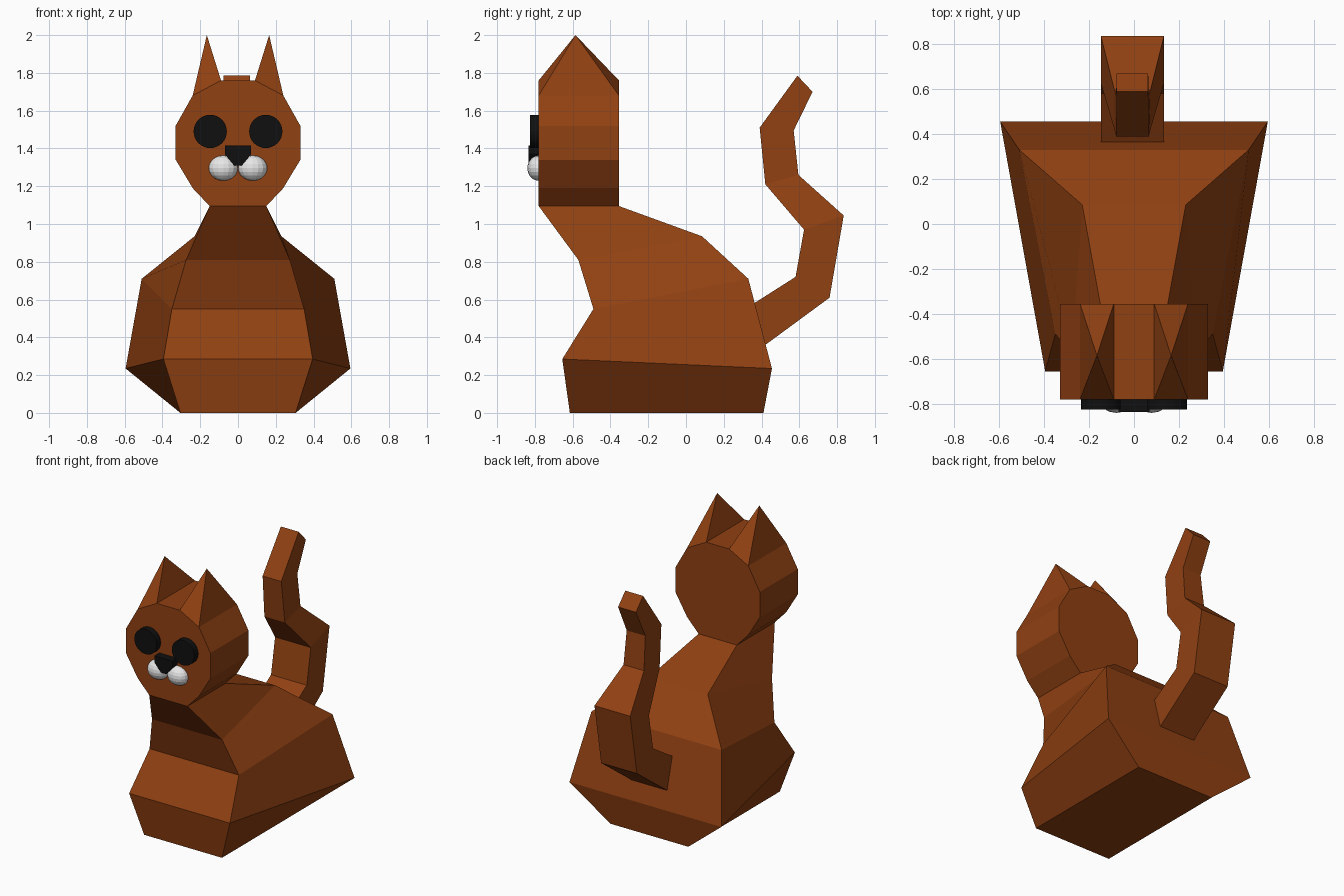
import bpy, bmesh, math

if "Cube" in bpy.data.objects:
    bpy.data.objects.remove(bpy.data.objects["Cube"])


def material(name, rgb):
    m = bpy.data.materials.new(name)
    m.diffuse_color = (*rgb, 1)
    m.use_nodes = True
    m.node_tree.nodes["Principled BSDF"].inputs["Base Color"].default_value = m.diffuse_color
    return m


RUST = material("rust fur", (0.28, 0.052, 0.006))
BLACK = material("black", (0.005, 0.005, 0.005))
WHITE = material("white", (0.8, 0.8, 0.8))


def finish(bm, name, mat):
    bmesh.ops.recalc_face_normals(bm, faces=bm.faces)
    mesh = bpy.data.meshes.new(name)
    bm.to_mesh(mesh)
    bm.free()
    mesh.materials.append(mat)
    ob = bpy.data.objects.new(name, mesh)
    bpy.context.collection.objects.link(ob)
    return ob


def loft(name, rings, mat):
    """Skin closed rings of points and cap both ends."""
    bm = bmesh.new()
    loops = [[bm.verts.new(p) for p in ring] for ring in rings]
    n = len(loops[0])
    for a, b in zip(loops, loops[1:]):
        for i in range(n):
            j = (i + 1) % n
            bm.faces.new((a[i], a[j], b[j], b[i]))
    bm.faces.new(loops[0])
    bm.faces.new(loops[-1])
    return finish(bm, name, mat)


def quad_ring(y0, z0, w0, y1, z1, w1, x=0):
    return [(x - w0, y0, z0), (x + w0, y0, z0), (x + w1, y1, z1), (x - w1, y1, z1)]


def prism(name, outline, y0, y1, mat):
    return loft(name, [[(x, y, z) for x, z in outline] for y in (y0, y1)], mat)


# Body: front edge (y, z, half width), back edge (y, z, half width)
body = [(-.615, 0, .305, .41, 0, .305),
        (-.655, .285, .395, .455, .235, .595),
        (-.49, .55, .35, .33, .71, .51),
        (-.57, .81, .275, .085, .935, .23),
        (-.78, 1.095, .15, -.355, 1.095, .15)]
loft("body", [quad_ring(*r) for r in body], RUST)

# Bent tail, thinner above the third joint
tail = [(.42, .36, .14, .36, .58, .14),
        (.76, .61, .14, .58, .72, .14),
        (.835, 1.045, .14, .625, .97, .14),
        (.595, 1.26, .08, .42, 1.21, .08),
        (.57, 1.495, .073, .39, 1.51, .073),
        (.67, 1.70, .07, .59, 1.785, .07)]
loft("tail", [quad_ring(*r, x=-.007) for r in tail], RUST)

# Head: twelve-sided disc
half = [(.15, 1.095), (.24, 1.19), (.33, 1.34), (.33, 1.52), (.24, 1.68), (.09, 1.76)]
prism("head", half + [(-x, z) for x, z in reversed(half)], -.78, -.355, RUST)

# Nose
prism("nose", [(-.07, 1.415), (.07, 1.415), (.07, 1.37), (.02, 1.31),
               (-.02, 1.31), (-.07, 1.37)], -.835, -.77, BLACK)

for side, s in (("left", -1), ("right", 1)):
    # Ear: pyramid on the slanted crown face
    bm = bmesh.new()
    base = [bm.verts.new((s * x, y, z)) for x, y, z in
            ((.09, -.78, 1.76), (.24, -.78, 1.68), (.24, -.355, 1.68), (.09, -.355, 1.76))]
    tip = bm.verts.new((s * .165, -.585, 2))
    for i in range(4):
        bm.faces.new((base[i], base[(i + 1) % 4], tip))
    bm.faces.new(base)
    finish(bm, side + "_ear", RUST)

    # Eye disc
    circle = [(s * .147 + .088 * math.cos(a), 1.49 + .088 * math.sin(a))
              for a in (math.tau * i / 32 for i in range(32))]
    prism(side + "_eye", circle, -.825, -.77, BLACK)

    # Muzzle pad
    bm = bmesh.new()
    bmesh.ops.create_uvsphere(bm, u_segments=16, v_segments=10, radius=1)
    bmesh.ops.scale(bm, verts=bm.verts, vec=(.077, .06, .067))
    bmesh.ops.translate(bm, verts=bm.verts, vec=(s * .078, -.78, 1.296))
    finish(bm, side + "_muzzle", WHITE)
